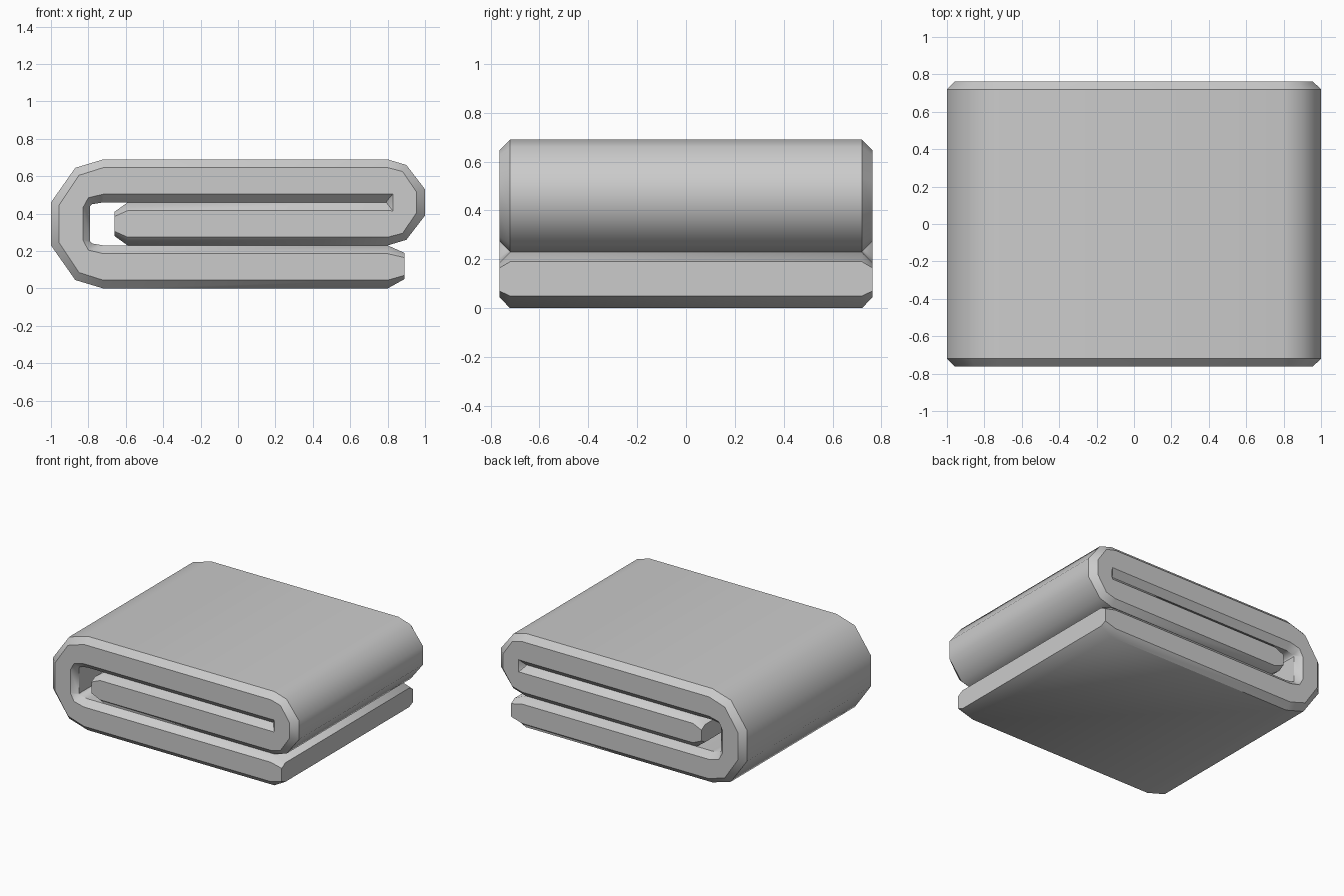
import bpy, bmesh, math

if "Cube" in bpy.data.objects:
    bpy.data.objects.remove(bpy.data.objects["Cube"])

Y_FULL, Y_FACE = 0.72, 0.763   # start of edge chamfer, side face

# Fold stations: outer, inner, inset outer, inset inner (x, z)
def flat(x, outer, inner):
    s = 0.044 if inner > outer else -0.044
    return [(x, outer), (x, inner), (x, outer + s), (x, inner - s)]

def flip(station, z):
    return [(px, 2 * z - pz) for px, pz in station]

left = [
    flat(-0.72, 0.0, 0.23),
    [(-0.87, 0.045), (-0.78, 0.24), (-0.85, 0.085), (-0.80, 0.205)],
    [(-1.0, 0.23), (-0.79, 0.25), (-0.957, 0.245), (-0.83, 0.26)],
]
right = [
    flat(0.80, 0.69, 0.46),
    [(0.90, 0.66), (0.79, 0.461), (0.88, 0.625), (0.828, 0.505)],
    [(1.0, 0.53), (0.792, 0.461), (0.955, 0.515), (0.83, 0.49)],
]
stations = [[(0.89, 0.05), (0.89, 0.19), (0.89, 0.07), (0.89, 0.165)],
            flat(0.80, 0.0, 0.23)]
stations += left + [flip(s, 0.345) for s in reversed(left)]
stations += right + [flip(s, 0.46) for s in reversed(right)]
stations += [flat(-0.59, 0.23, 0.46),
             [(-0.66, 0.28), (-0.66, 0.41), (-0.66, 0.305), (-0.66, 0.385)]]

# Folded towel: eight-sided chamfered section carried through the folds
bm = bmesh.new()
rings = []
for o, i, fo, fi in stations:
    section = [(o, -Y_FULL), (o, Y_FULL), (fo, Y_FACE), (fi, Y_FACE),
               (i, Y_FULL), (i, -Y_FULL), (fi, -Y_FACE), (fo, -Y_FACE)]
    rings.append([bm.verts.new((p[0], y, p[1])) for p, y in section])
for a, b in zip(rings, rings[1:]):
    for k in range(8):
        n = (k + 1) % 8
        bm.faces.new((a[k], a[n], b[n], b[k]))
bm.faces.new(rings[0])
bm.faces.new(rings[-1])
bmesh.ops.recalc_face_normals(bm, faces=bm.faces[:])

mesh = bpy.data.meshes.new("folded_towel")
bm.to_mesh(mesh)
bm.free()
towel = bpy.data.objects.new("folded_towel", mesh)
bpy.context.collection.objects.link(towel)
bpy.context.view_layer.objects.active = towel
towel.select_set(True)
bpy.ops.object.shade_smooth_by_angle(angle=math.radians(42))
